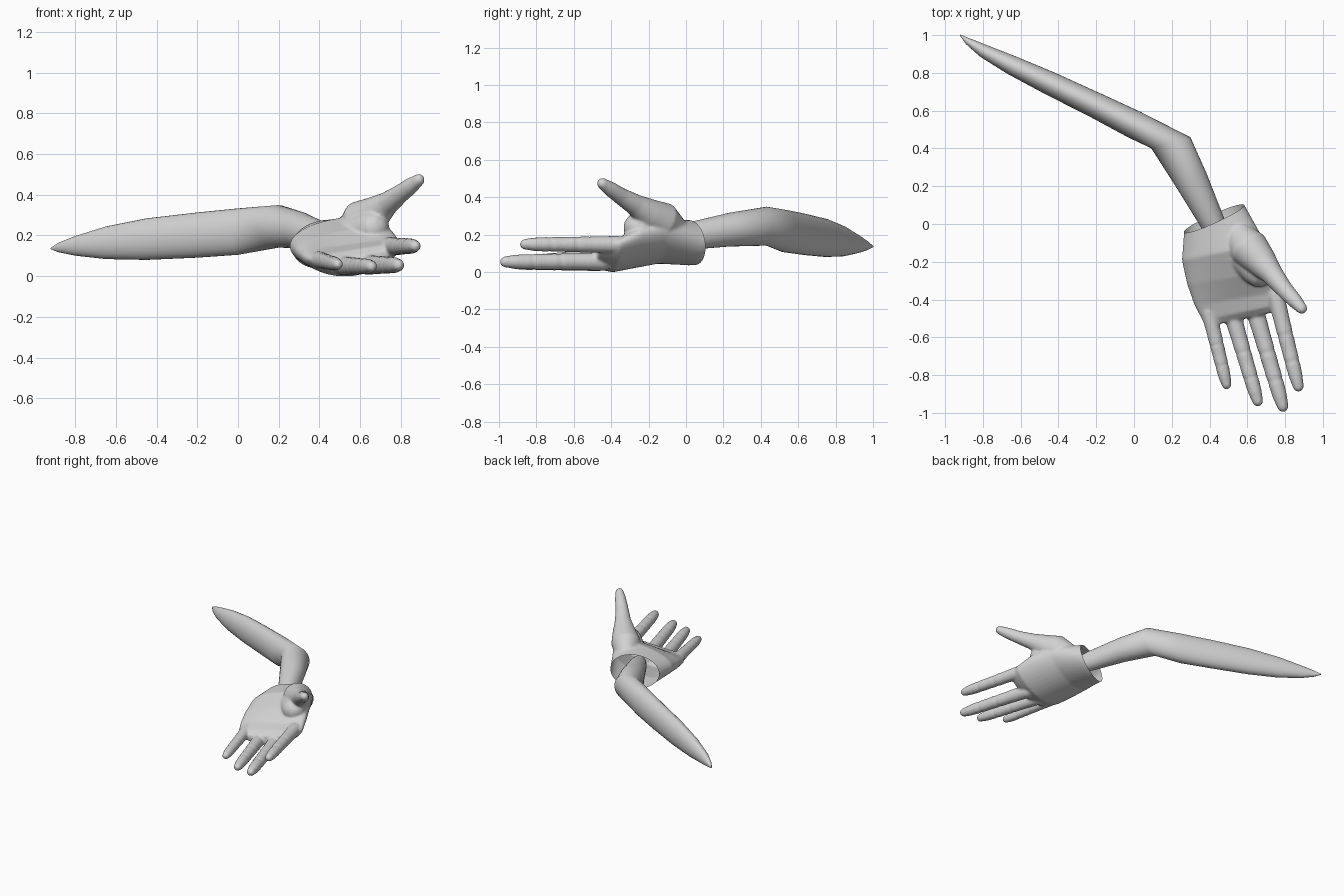
import bpy, bmesh, math
from mathutils import Vector as V

if "Cube" in bpy.data.objects:
    bpy.data.objects.remove(bpy.data.objects["Cube"])

SKIN = bpy.data.materials.new("plain_grey")
SKIN.diffuse_color = (0.65, 0.65, 0.65, 1)
SKIN.use_nodes = True
SKIN.node_tree.nodes["Principled BSDF"].inputs["Base Color"].default_value = SKIN.diffuse_color


def loft(bm, rings):
    """Closed skin through a list of equal-length rings."""
    loops = [[bm.verts.new(p) for p in ring] for ring in rings]
    n = len(loops[0])
    for a, b in zip(loops, loops[1:]):
        for i in range(n):
            j = (i + 1) % n
            bm.faces.new((a[i], a[j], b[j], b[i]))
    bm.faces.new(loops[0][::-1])
    bm.faces.new(loops[-1])


def ellipse(c, u, v, n=24, sag=0.0):
    pts = []
    for i in range(n):
        a = 2 * math.pi * i / n
        cs = math.cos(a)
        pts.append(c + u * cs + v * math.sin(a) - V((0, 0, sag * (1 - cs * cs))))
    return pts


def limb(bm, path):
    """Round tube with domed ends through (x, y, z, radius) points."""
    pts = [V(p[:3]) for p in path]
    rad = [p[3] for p in path]
    rings = []
    for i, (p, r) in enumerate(zip(pts, rad)):
        d = (pts[min(i + 1, len(pts) - 1)] - pts[max(i - 1, 0)]).normalized()
        u = d.cross(V((0, 0, 1))).normalized()
        v = u.cross(d)
        dome = [0]
        if i == 0:
            dome = [-80, -55, -28, 0]
        elif i == len(pts) - 1:
            dome = [0, 28, 55, 80]
        for a in dome:
            a = math.radians(a)
            k = r * math.cos(a)
            rings.append(ellipse(p + d * r * math.sin(a), u * k, v * k))
    loft(bm, rings)


def finish(name, bm):
    bmesh.ops.recalc_face_normals(bm, faces=bm.faces)
    me = bpy.data.meshes.new(name)
    bm.to_mesh(me)
    bm.free()
    me.materials.append(SKIN)
    ob = bpy.data.objects.new(name, me)
    bpy.context.collection.objects.link(ob)
    return ob


def smooth(ob):
    bpy.ops.object.select_all(action='DESELECT')
    ob.select_set(True)
    bpy.context.view_layer.objects.active = ob
    bpy.ops.object.shade_smooth_by_angle(angle=math.radians(50))


# Arm: centre, half width, half height; pointed at the far end, bent at the elbow
arm_stations = [
    (-0.92, 1.0, 0.15, 0.003, 0.003), (-0.88, 0.968, 0.155, 0.018, 0.024),
    (-0.80, 0.918, 0.163, 0.035, 0.048), (-0.65, 0.842, 0.178, 0.051, 0.08),
    (-0.45, 0.747, 0.196, 0.062, 0.102), (-0.2, 0.627, 0.216, 0.068, 0.111),
    (0.0, 0.527, 0.233, 0.075, 0.114), (0.195, 0.43, 0.259, 0.108, 0.104),
    (0.305, 0.23, 0.24, 0.088, 0.09), (0.415, 0.01, 0.205, 0.066, 0.073),
    (0.45, -0.06, 0.195, 0.055, 0.06)]
bm = bmesh.new()
rings = []
for i, (x, y, z, w, h) in enumerate(arm_stations):
    a = arm_stations[max(i - 1, 0)]
    b = arm_stations[min(i + 1, len(arm_stations) - 1)]
    d = V((b[0] - a[0], b[1] - a[1], 0)).normalized()
    u = V((-d.y, d.x, 0))
    if i == 7:                       # mitre at the elbow
        u = V((0.96, 0.27, 0))
    rings.append(ellipse(V((x, y, z)), u * w, V((0, 0, h)), 32))
loft(bm, rings)
arm = finish("arm", bm)
smooth(arm)

# Palm: little-finger edge, thumb edge, half thickness, cupping
bm = bmesh.new()
palm = [
    ((0.25, 0.08, 0.15), (0.53, 0.20, 0.19), 0.115, 0.0),
    ((0.265, -0.05, 0.15), (0.59, 0.09, 0.19), 0.12, 0.0),
    ((0.255, -0.19, 0.15), (0.695, -0.10, 0.25), 0.115, 0.022),
    ((0.282, -0.32, 0.13), (0.765, -0.24, 0.22), 0.10, 0.038),
    ((0.32, -0.43, 0.105), (0.805, -0.35, 0.17), 0.078, 0.045),
    ((0.362, -0.51, 0.09), (0.795, -0.42, 0.16), 0.055, 0.035),
    ((0.40, -0.54, 0.085), (0.77, -0.46, 0.14), 0.03, 0.03)]
rings = []
for p, t, h, sag in palm:
    p, t = V(p), V(t)
    u = (t - p) / 2
    v = u.cross(V((0.3, -0.95, 0))).normalized() * -h
    rings.append(ellipse((p + t) / 2, u, v, 40, sag))
loft(bm, rings)

# Thumb with its fleshy base
limb(bm, [(0.54, -0.04, 0.22, 0.07), (0.61, -0.13, 0.285, 0.105),
          (0.675, -0.2, 0.325, 0.083), (0.735, -0.27, 0.372, 0.058),
          (0.795, -0.345, 0.417, 0.046), (0.85, -0.405, 0.458, 0.04),
          (0.888, -0.447, 0.487, 0.03)])
limb(bm, [(0.57, -0.16, 0.22, 0.09), (0.66, -0.25, 0.25, 0.085)])

# Fingers: base, tip centre, radius; creased at the two joints
fingers = [((0.395, -0.46, 0.095), (0.49, -0.85, 0.072), 0.037),
           ((0.515, -0.46, 0.065), (0.655, -0.938, 0.062), 0.041),
           ((0.635, -0.44, 0.07), (0.788, -0.965, 0.068), 0.043),
           ((0.745, -0.36, 0.16), (0.87, -0.86, 0.162), 0.041)]
profile = [(0, 1.15), (0.15, 1.1), (0.3, 1.04), (0.42, 1.04), (0.455, 0.95),
           (0.49, 1.02), (0.6, 0.97), (0.7, 0.98), (0.735, 0.89),
           (0.77, 0.96), (0.9, 0.88), (1, 0.7)]
for base, tip, r in fingers:
    base, tip = V(base), V(tip)
    limb(bm, [(*base.lerp(tip, t), r * k) for t, k in profile])

# Fuse the hand into one skin
raw = finish("hand_parts", bm)
m = raw.modifiers.new("fuse", 'REMESH')
m.mode = 'VOXEL'
m.voxel_size = 0.008
m = raw.modifiers.new("soften", 'SMOOTH')
m.factor = 0.5
m.iterations = 6
bpy.context.view_layer.update()
skin = bpy.data.meshes.new_from_object(
    raw.evaluated_get(bpy.context.evaluated_depsgraph_get()))
bpy.data.objects.remove(raw)

# Slice the wrist to leave an open cuff
bm = bmesh.new()
bm.from_mesh(skin)
bmesh.ops.bisect_plane(bm, geom=bm.verts[:] + bm.edges[:] + bm.faces[:],
                       plane_co=(0.425, 0.03, 0.17),
                       plane_no=(0.035, -0.075, -0.016), clear_inner=True)
for f in bm.faces:
    f.material_index = 0
hand = finish("hand", bm)
smooth(hand)

# Rest on the floor
low = min(v.co.z for v in hand.data.vertices)
for ob in (arm, hand):
    for v in ob.data.vertices:
        v.co.z -= low
